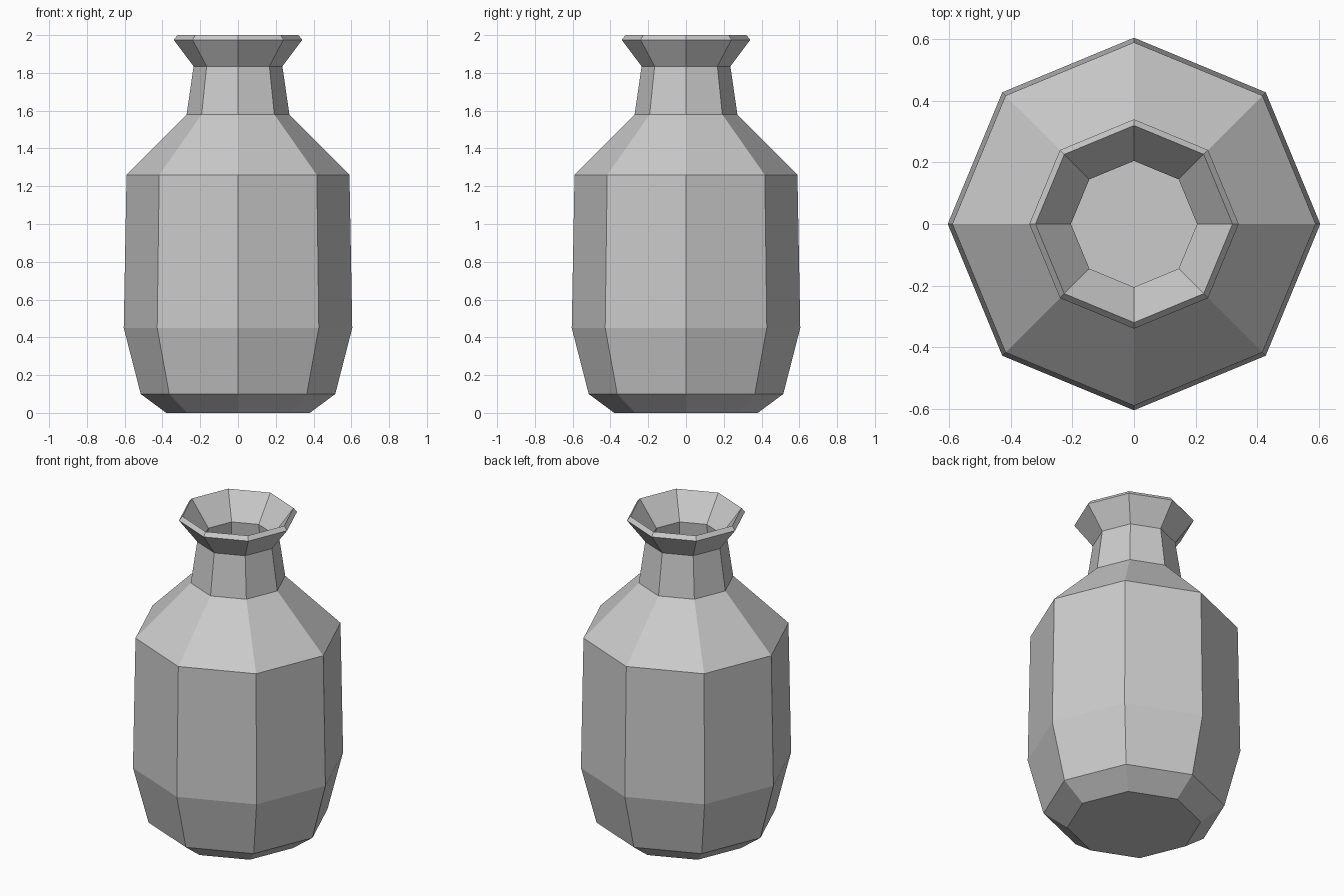
import bpy
import bmesh
from math import cos, sin, tau

cube = bpy.data.objects.get("Cube")
if cube:
    bpy.data.objects.remove(cube, do_unlink=True)

SIDES = 8

# Plain grey clay
clay = bpy.data.materials.new("grey_clay")
clay.use_nodes = True
colour = (0.6, 0.6, 0.6, 1)
clay.diffuse_color = colour
clay.node_tree.nodes["Principled BSDF"].inputs["Base Color"].default_value = colour


def lathe(name, profile, material):
    """Turn a (radius, height) profile into a faceted shell, capped at both ends."""
    bm = bmesh.new()
    rings = []
    for radius, height in profile:
        angles = [tau * i / SIDES for i in range(SIDES)]
        rings.append([bm.verts.new((radius * cos(a), radius * sin(a), height))
                      for a in angles])
    for low, high in zip(rings, rings[1:]):
        for i in range(SIDES):
            j = (i + 1) % SIDES
            bm.faces.new((low[i], low[j], high[j], high[i]))
    bm.faces.new(rings[0][::-1])
    bm.faces.new(rings[-1])
    bmesh.ops.recalc_face_normals(bm, faces=bm.faces)
    mesh = bpy.data.meshes.new(name)
    bm.to_mesh(mesh)
    bm.free()
    mesh.materials.append(material)
    obj = bpy.data.objects.new(name, mesh)
    bpy.context.collection.objects.link(obj)
    return obj


# Outer wall from foot to lip
outer = [(0.38, 0), (0.515, 0.1), (0.605, 0.45), (0.59, 1.26),
         (0.272, 1.58), (0.235, 1.835), (0.34, 1.975)]
# Inner wall from lip down to the floor
inner = [(0.32, 2.0), (0.205, 1.845), (0.24, 1.565), (0.558, 1.245),
         (0.573, 0.45), (0.487, 0.12), (0.37, 0.03)]

lathe("vase", outer + inner, clay)
